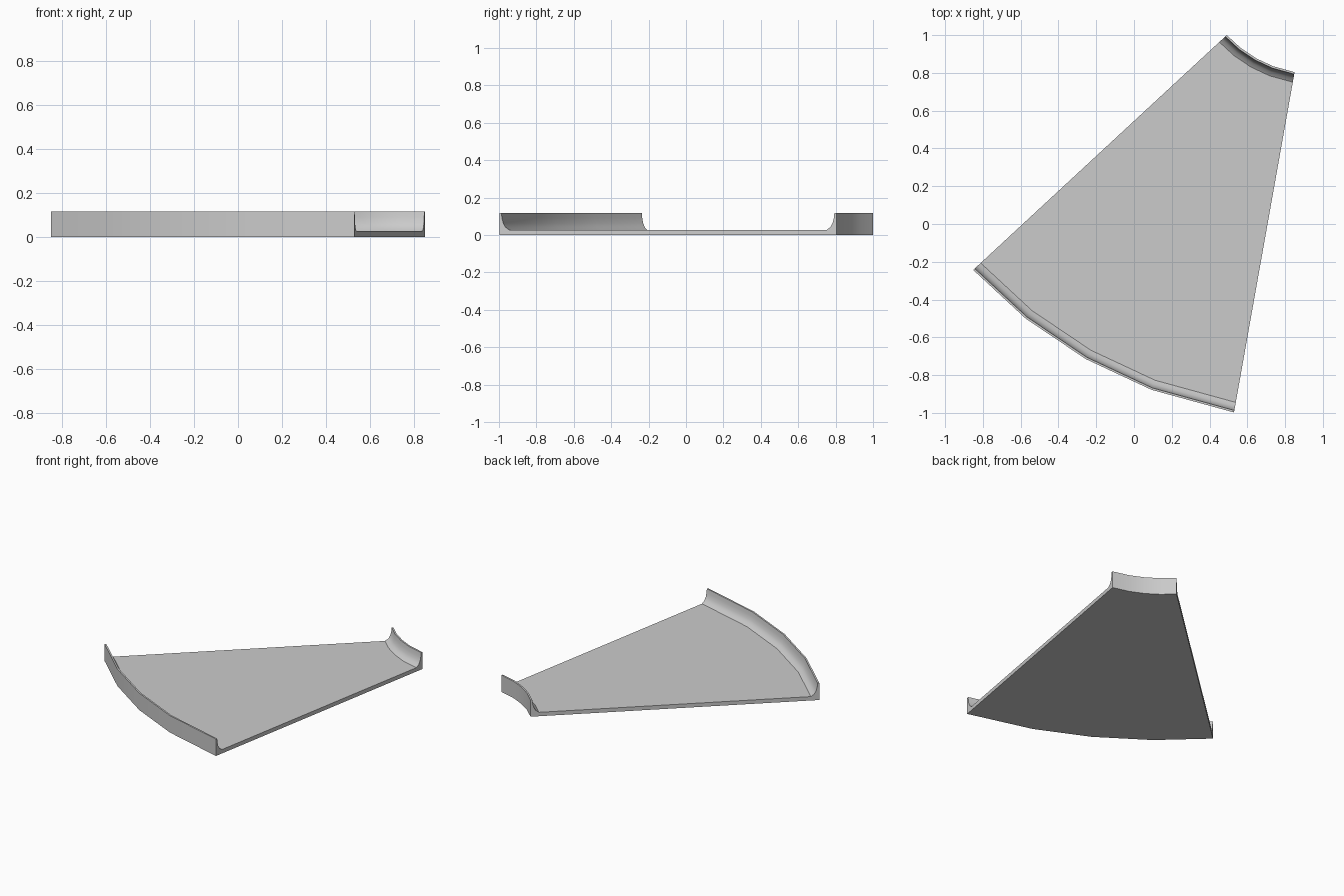
import bpy, bmesh
from math import radians, cos, sin

if "Cube" in bpy.data.objects:
    bpy.data.objects.remove(bpy.data.objects["Cube"])

CENTRE = (0.963, 1.437)          # centre of both curved rims
R_IN, R_OUT = 0.643, 2.473
HEIGHT = 0.117
ANGLES = [222.8, 231.6, 240.5, 249.4, 259.9]

# Rim profile: inward distance from the outer face, height (thin top flaring to floor)
FLARE = [(0.0, HEIGHT), (0.011, HEIGHT), (0.014, 0.09), (0.021, 0.063),
         (0.033, 0.042), (0.054, 0.027)]

# Closed radial cross-section: floor with a flared rim at each end
section = [(R_IN, 0.0)]
section += [(R_IN + d, z) for d, z in FLARE]
section += [(R_OUT - d, z) for d, z in reversed(FLARE)]
section += [(R_OUT, 0.0)]


def sweep(name, profile, angles):
    bm = bmesh.new()
    rings = []
    for a in angles:
        c, s = cos(radians(a)), sin(radians(a))
        rings.append([bm.verts.new((CENTRE[0] + r * c, CENTRE[1] + r * s, z))
                      for r, z in profile])
    n = len(profile)
    for a, b in zip(rings, rings[1:]):
        for i in range(n):
            j = (i + 1) % n
            bm.faces.new((a[i], a[j], b[j], b[i]))
    bm.faces.new(rings[0])
    bm.faces.new(rings[-1][::-1])
    bmesh.ops.recalc_face_normals(bm, faces=bm.faces)
    mesh = bpy.data.meshes.new(name)
    bm.to_mesh(mesh)
    bm.free()
    obj = bpy.data.objects.new(name, mesh)
    bpy.context.collection.objects.link(obj)
    return obj


# Wedge-shaped floor tray with its two curved rims
tray = sweep("curved_ramp_tray", section, ANGLES)
bpy.context.view_layer.objects.active = tray
tray.select_set(True)
bpy.ops.object.shade_smooth_by_angle(angle=radians(30))
